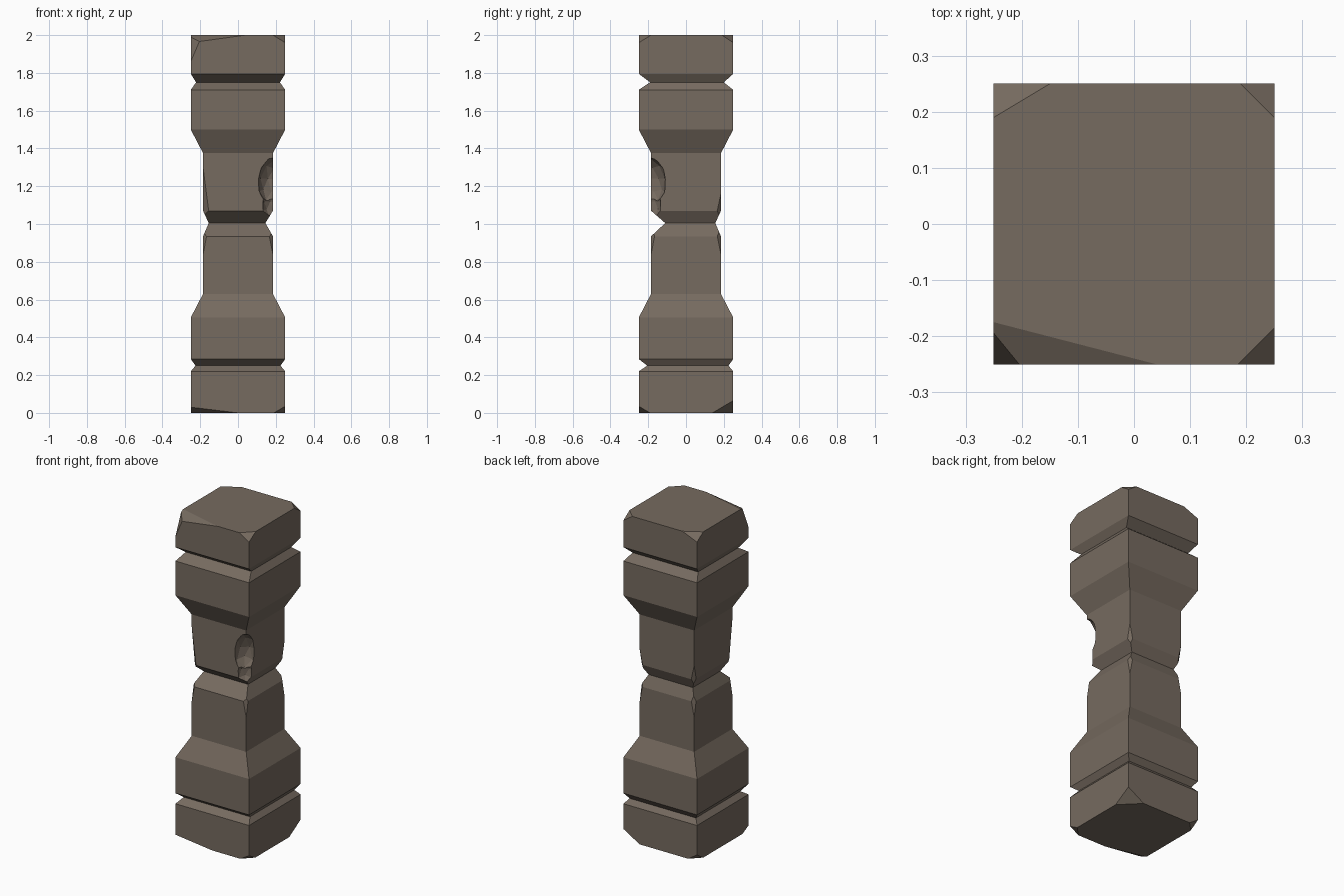
import bpy, bmesh
from mathutils import Vector

if "Cube" in bpy.data.objects:
    bpy.data.objects.remove(bpy.data.objects["Cube"])

# Square pillar profile: z, -x, +x, -y, +y half widths
def sq(z, h):
    return (z, h, h, h, h)

rings = [sq(0, .25), sq(.22, .25), (.25, .225, .225, .205, .225), sq(.285, .25),
         sq(.505, .25), sq(.63, .185), sq(.935, .185), (1.005, .155, .145, .11, .155),
         sq(1.07, .185), sq(1.375, .185), sq(1.5, .25), sq(1.71, .25),
         (1.75, .222, .222, .19, .20), sq(1.795, .25), sq(2, .25)]

bm = bmesh.new()
loops = []
for z, l, r, f, b in rings:
    loops.append([bm.verts.new(p) for p in ((-l, -f, z), (r, -f, z), (r, b, z), (-l, b, z))])
for lo, hi in zip(loops, loops[1:]):
    for i in range(4):
        j = (i + 1) % 4
        bm.faces.new((lo[i], lo[j], hi[j], hi[i]))
bm.faces.new(loops[0][::-1])
bm.faces.new(loops[-1])


def slice_off(point, normal, z0, z1):
    """Cut a flat chip from the faces lying between z0 and z1."""
    faces = [f for f in bm.faces if all(z0 - 1e-4 <= v.co.z <= z1 + 1e-4 for v in f.verts)]
    geom = set(faces)
    for f in faces:
        geom.update(f.edges)
        geom.update(f.verts)
    bmesh.ops.bisect_plane(bm, geom=list(geom), dist=1e-5, plane_co=Vector(point),
                           plane_no=Vector(normal).normalized(), clear_outer=True)
    bmesh.ops.holes_fill(bm, edges=[e for e in bm.edges if e.is_boundary], sides=0)


def corner_chip(sx, sy, top, legs):
    """Cut an end corner, with the cut lengths along x, y and z."""
    sz, z = (1, 2) if top else (-1, 0)
    a, b, c = legs
    slice_off((sx * (.25 - a), sy * .25, z), (sx / a, sy / b, sz / c),
              1.795 if top else 0, 2 if top else .22)


# Chipped end corners
corner_chip(-1, -1, True, (.06, .06, .14))
corner_chip(-1, -1, True, (.29, .075, .04))
corner_chip(1, -1, True, (.065, .065, .04))
corner_chip(1, 1, True, (.06, .06, .04))
corner_chip(-1, 1, True, (.10, .06, .04))
corner_chip(-1, -1, False, (.25, .06, .03))
corner_chip(1, -1, False, (.06, .06, .035))
corner_chip(1, 1, False, (.11, .11, .065))
corner_chip(-1, 1, False, (.06, .06, .04))

# Worn waist edges either side of the middle groove
for sx, sy in ((-1, -1), (1, -1), (1, 1), (-1, 1)):
    slice_off((sx * .185, sy * .185, .84), (sx, sy, .2), .63, 1.005)
    start, slope = (1.3, .13) if sx + sy == -2 else (1.16, .22)
    if (sx, sy) != (1, -1):
        slice_off((sx * .185, sy * .185, start), (sx, sy, -slope), 1.005, 1.375)

bmesh.ops.recalc_face_normals(bm, faces=bm.faces)
mesh = bpy.data.meshes.new("stone_pillar")
bm.to_mesh(mesh)
bm.free()
pillar = bpy.data.objects.new("stone_pillar", mesh)
bpy.context.collection.objects.link(pillar)

# Broken scoop in the front right waist edge
for loc, size in (((.19, -.19, 1.23), (.085, .085, .13)), ((.195, -.195, 1.11), (.07, .065, .09))):
    bpy.ops.mesh.primitive_ico_sphere_add(subdivisions=2, radius=1, location=loc,
                                          rotation=(.12, .08, .4))
    cutter = bpy.context.object
    cutter.name = "scoop_cutter"
    cutter.scale = size
    cutter.hide_render = True
    mod = pillar.modifiers.new("scoop", 'BOOLEAN')
    mod.operation = 'DIFFERENCE'
    mod.solver = 'EXACT'
    mod.object = cutter
    bpy.context.view_layer.objects.active = pillar
    bpy.ops.object.modifier_apply(modifier=mod.name)
    bpy.data.objects.remove(cutter)

# Brown stone
stone = bpy.data.materials.new("stone")
stone.diffuse_color = (.18, .145, .115, 1)
stone.use_nodes = True
stone.node_tree.nodes["Principled BSDF"].inputs["Base Color"].default_value = stone.diffuse_color
pillar.data.materials.clear()
pillar.data.materials.append(stone)
